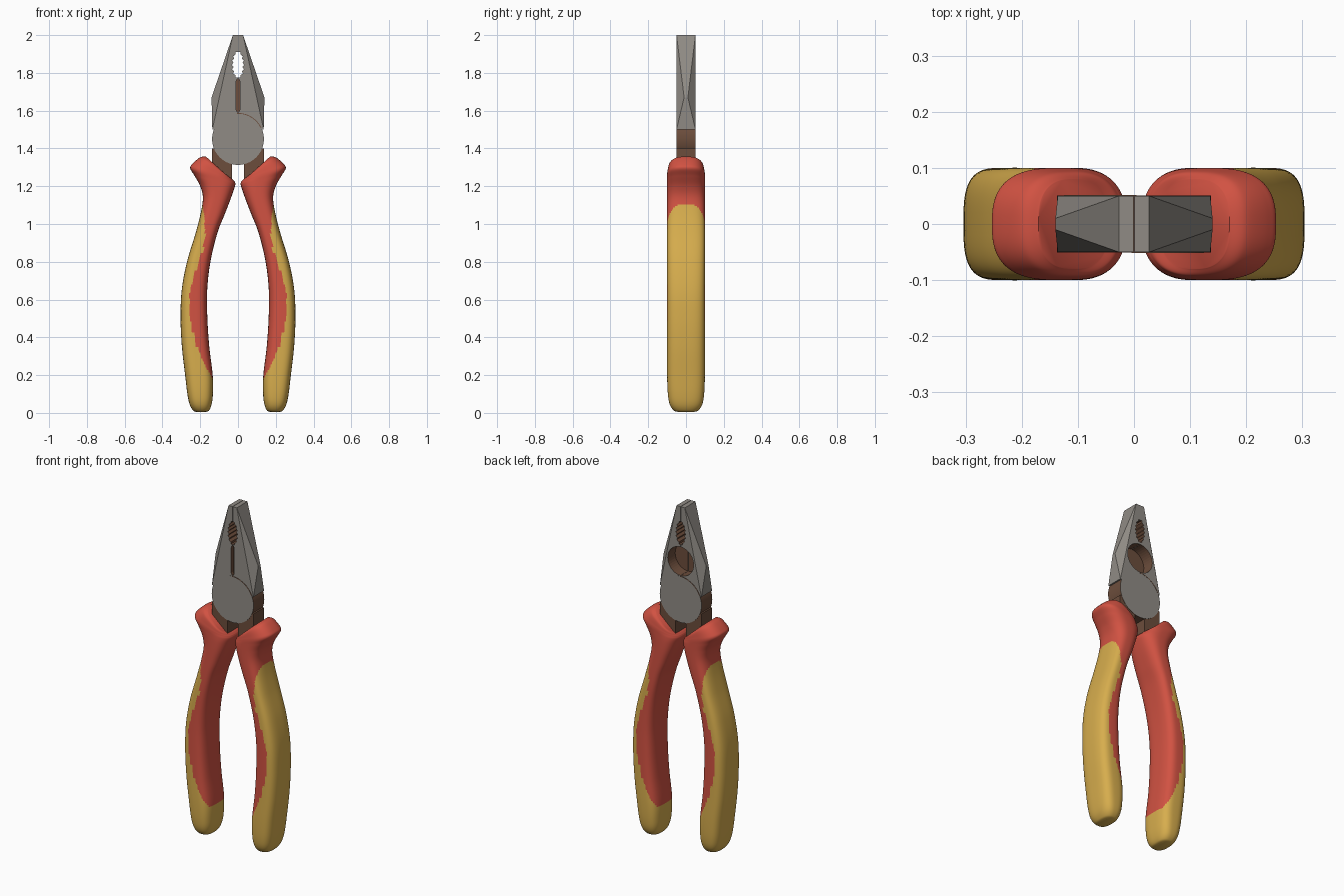
import bpy, bmesh, math
from mathutils import Vector

if "Cube" in bpy.data.objects:
    bpy.data.objects.remove(bpy.data.objects["Cube"])


def material(name, rgb):
    m = bpy.data.materials.new(name)
    m.diffuse_color = (*rgb, 1)
    m.use_nodes = True
    m.node_tree.nodes["Principled BSDF"].inputs["Base Color"].default_value = m.diffuse_color
    return m


STEEL = material("steel_grey", (0.28, 0.26, 0.235))
BROWN = material("dark_brown_steel", (0.15, 0.075, 0.045))
RED = material("grip_red", (0.64, 0.085, 0.055))
YELLOW = material("grip_yellow", (0.68, 0.42, 0.075))


def finish(bm, name, mats):
    bmesh.ops.recalc_face_normals(bm, faces=bm.faces[:])
    me = bpy.data.meshes.new(name)
    bm.to_mesh(me)
    bm.free()
    for m in mats:
        me.materials.append(m)
    ob = bpy.data.objects.new(name, me)
    bpy.context.collection.objects.link(ob)
    return ob


def prism(bm, pts, y0, y1, cap=0, side=0):
    """Extrude an xz outline from y0 to y1."""
    a = [bm.verts.new((x, y0, z)) for x, z in pts]
    b = [bm.verts.new((x, y1, z)) for x, z in pts]
    for loop in (a, b):
        bm.faces.new(loop).material_index = cap
    for i in range(len(pts)):
        j = (i + 1) % len(pts)
        bm.faces.new((a[i], a[j], b[j], b[i])).material_index = side


def arc(r, a0, a1, n, cz):
    return [(r * math.cos(math.radians(a0 + (a1 - a0) * i / n)),
             cz + r * math.sin(math.radians(a0 + (a1 - a0) * i / n))) for i in range(n + 1)]


def active(ob):
    bpy.ops.object.select_all(action='DESELECT')
    ob.select_set(True)
    bpy.context.view_layer.objects.active = ob


# Cutter: serrated pipe hole, cutting slot, round recess at the back
bm = bmesh.new()
N = 12
edge = []
for i in range(N + 1):
    w = 0.012 + 0.021 * math.sin(math.pi * i / N) ** 0.6
    edge.append((w - (0.009 if i % 2 and 0 < i < N else 0), 1.775 + 0.135 * i / N))
prism(bm, edge + [(-x, z) for x, z in reversed(edge)], -0.1, 0.1, 1, 1)
prism(bm, [(0.004, 1.592), (0.01, 1.605), (0.01, 1.755), (0.004, 1.768),
           (-0.004, 1.768), (-0.01, 1.755), (-0.01, 1.605), (-0.004, 1.592)], -0.1, -0.03, 1, 1)
prism(bm, arc(0.085, 0, 360, 40, 1.676)[:-1], -0.02, 0.1, 1, 1)
cutter = finish(bm, "jaw_cutter", [STEEL, BROWN])
cutter.hide_render = True

# Faceted jaws
for s, side in ((-1, "left"), (1, "right")):
    bm = bmesh.new()
    for y in (-1, 1):
        for x, t, z in ((0.001, 0.05, 2), (0.027, 0.05, 2), (0.14, 0.01, 1.67),
                        (0.136, 0.05, 1.5), (0.001, 0.05, 1.5)):
            bm.verts.new((s * x, y * t, z))
    bmesh.ops.convex_hull(bm, input=bm.verts[:])
    bmesh.ops.dissolve_limit(bm, angle_limit=0.01, verts=bm.verts[:], edges=bm.edges[:])
    jaw = finish(bm, side + "_jaw", [STEEL, BROWN])
    mod = jaw.modifiers.new("cut", 'BOOLEAN')
    mod.operation, mod.solver, mod.object = 'DIFFERENCE', 'EXACT', cutter
    active(jaw)
    bpy.ops.object.modifier_apply(modifier="cut")
bpy.data.objects.remove(cutter)

# Round joint with brown rim
bm = bmesh.new()
prism(bm, arc(0.137, 0, 360, 64, 1.45)[:-1], -0.0505, 0.0505, 0, 1)
active(finish(bm, "joint_disc", [STEEL, BROWN]))
bpy.ops.object.shade_smooth_by_angle(angle=math.radians(30))

# Curved joint seams, front and back
bm = bmesh.new()
for s in (1, -1):
    pts = arc(0.1375, 25, 92, 16, 1.45) + arc(0.1335, 92, 25, 16, 1.45)
    prism(bm, [(s * x, z) for x, z in pts], -s * 0.045, -s * 0.0515)
finish(bm, "joint_seams", [BROWN])

# Brown tangs running into the grips
for s, side in ((-1, "left"), (1, "right")):
    bm = bmesh.new()
    prism(bm, [(s * x, z) for x, z in ((0.137, 1.4), (0.137, 1.26), (0.11, 1.16),
                                       (0.075, 1.16), (0.033, 1.225), (0.033, 1.4))], -0.049, 0.049)
    finish(bm, side + "_tang", [BROWN])

# Grip rings: outer x, outer z, inner x, inner z, half depth, roundness power
RINGS = [
    (0.220, 0.005, 0.172, 0.005, 0.040, 2.4),
    (0.238, 0.013, 0.153, 0.013, 0.065, 2.6),
    (0.256, 0.045, 0.140, 0.045, 0.086, 2.8),
    (0.268, 0.10, 0.133, 0.10, 0.096, 3),
    (0.280, 0.20, 0.134, 0.20, 0.1, 3.2),
    (0.297, 0.35, 0.152, 0.35, 0.1, 3.2),
    (0.304, 0.50, 0.162, 0.50, 0.1, 3.2),
    (0.298, 0.65, 0.163, 0.65, 0.1, 3.2),
    (0.270, 0.80, 0.146, 0.80, 0.1, 3.2),
    (0.225, 0.95, 0.110, 0.95, 0.1, 3.2),
    (0.197, 1.06, 0.071, 1.05, 0.1, 3),
    (0.186, 1.14, 0.040, 1.13, 0.1, 2.8),
    (0.200, 1.20, 0.021, 1.185, 0.1, 2.7),
    (0.230, 1.255, 0.014, 1.21, 0.1, 2.7),
    (0.253, 1.295, 0.016, 1.222, 0.1, 2.7),
    (0.240, 1.32, 0.020, 1.228, 0.098, 2.7),
    (0.200, 1.353, 0.028, 1.236, 0.092, 2.7),
    (0.170, 1.357, 0.045, 1.245, 0.080, 2.6),
]
# Yellow starts outside this distance from the centre: (z, x)
BORDER = [(0.165, 0.10), (0.19, 0.14), (0.26, 0.18), (0.36, 0.222), (0.50, 0.255), (0.63, 0.258),
          (0.73, 0.232), (0.87, 0.183), (0.95, 0.174), (1.05, 0.180), (1.13, 0.192)]


def is_yellow(x, z):
    if z < BORDER[0][0]:
        return True
    for (z0, x0), (z1, x1) in zip(BORDER, BORDER[1:]):
        if z0 <= z < z1:
            return abs(x) > x0 + (x1 - x0) * (z - z0) / (z1 - z0)
    return False


def spline(rows, steps):
    """Catmull-Rom rows between the control rows."""
    out = []
    for i in range(len(rows) - 1):
        p = [rows[max(0, min(len(rows) - 1, i + k))] for k in (-1, 0, 1, 2)]
        for j in range(steps):
            t = j / steps
            out.append([0.5 * (2 * b + (c - a) * t + (2 * a - 5 * b + 4 * c - d) * t * t
                               + (3 * b - a - 3 * c + d) * t ** 3) for a, b, c, d in zip(*p)])
    return out + [list(rows[-1])]


def power(v, n):
    return math.copysign(abs(v) ** (2 / n), v)


# Two-colour grips
SIDES = 80
for s, side in ((-1, "left"), (1, "right")):
    bm = bmesh.new()
    loops = []
    for ox, oz, ix, iz, h, n in spline(RINGS, 10):
        mid = Vector((ox + ix, 0, oz + iz)) / 2
        half = Vector((ox - ix, 0, oz - iz)) / 2
        loop = []
        for k in range(SIDES):
            a = 2 * math.pi * k / SIDES
            p = mid + half * power(math.cos(a), n) + Vector((0, h * power(math.sin(a), n), 0))
            loop.append(bm.verts.new((s * p.x, p.y, p.z)))
        loops.append(loop)
    for a, b in zip(loops, loops[1:]):
        for k in range(SIDES):
            m = (k + 1) % SIDES
            bm.faces.new((a[k], a[m], b[m], b[k]))
    bm.faces.new(loops[0])
    bm.faces.new(loops[-1])
    for f in bm.faces:
        c = f.calc_center_median()
        f.material_index = int(is_yellow(c.x, c.z))
    active(finish(bm, side + "_grip", [RED, YELLOW]))
    bpy.ops.object.shade_smooth_by_angle(angle=math.radians(45))
